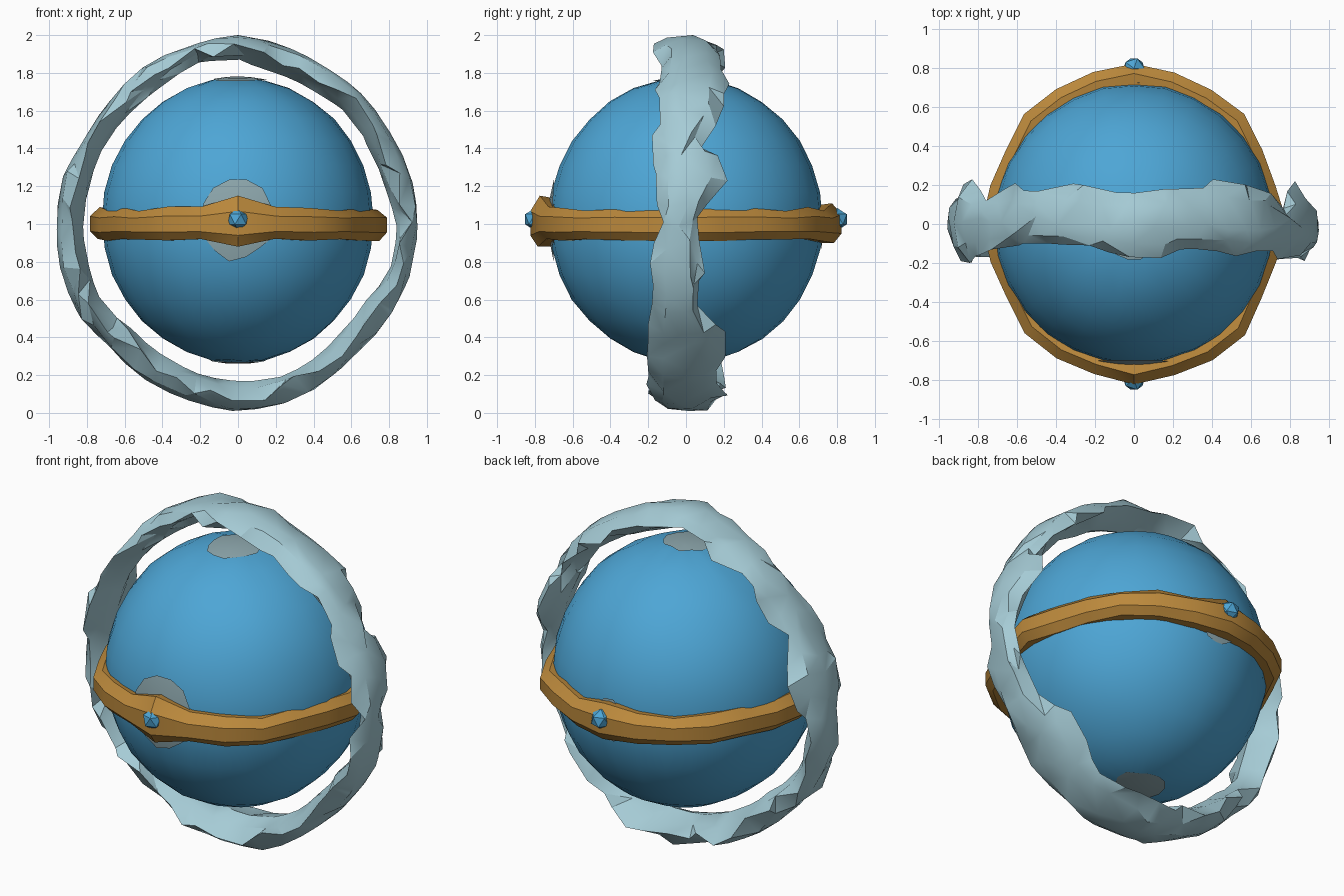
import bpy, bmesh, random
from math import sin, cos, pi, radians
from mathutils import Vector, Matrix

random.seed(4)
if "Cube" in bpy.data.objects:
    bpy.data.objects.remove(bpy.data.objects["Cube"])


def material(name, rgb):
    m = bpy.data.materials.new(name)
    m.use_nodes = True
    m.diffuse_color = (*rgb, 1)
    m.node_tree.nodes["Principled BSDF"].inputs["Base Color"].default_value = (*rgb, 1)
    return m


BLUE = material("sky blue", (0.075, 0.38, 0.67))
GOLD = material("dull orange", (0.50, 0.25, 0.045))
PALE = material("pale blue grey", (0.38, 0.60, 0.67))
GREY = material("patch grey", (0.27, 0.39, 0.42))


def jitter(amount):
    return random.uniform(-amount, amount)


def finish(name, bm, mat, angle):
    bmesh.ops.recalc_face_normals(bm, faces=bm.faces)
    mesh = bpy.data.meshes.new(name)
    bm.to_mesh(mesh)
    bm.free()
    mesh.materials.append(mat)
    ob = bpy.data.objects.new(name, mesh)
    bpy.context.collection.objects.link(ob)
    bpy.ops.object.select_all(action="DESELECT")
    ob.select_set(True)
    bpy.context.view_layer.objects.active = ob
    bpy.ops.object.shade_smooth_by_angle(angle=radians(angle))
    return ob


def hoop(name, sections, mat, angle):
    """Closed loop skinned over a list of cross-sections."""
    bm = bmesh.new()
    rings = [[bm.verts.new(p) for p in s] for s in sections]
    for i, a in enumerate(rings):
        b = rings[(i + 1) % len(rings)]
        for j in range(len(a)):
            k = (j + 1) % len(a)
            bm.faces.new((a[j], a[k], b[k], b[j]))
    bmesh.ops.triangulate(bm, faces=bm.faces)
    return finish(name, bm, mat, angle)


# Globe, slightly taller than wide
CENTRE, SIZE = Vector((0, 0, 1.02)), Vector((0.72, 0.725, 0.755))
bm = bmesh.new()
bmesh.ops.create_uvsphere(bm, u_segments=28, v_segments=16, radius=1)
for v in bm.verts:
    v.co = CENTRE + v.co * SIZE * (1 + jitter(0.004))
finish("globe", bm, BLUE, 60)


# Thin patches lying on the globe
def patch(name, direction, radius):
    bm = bmesh.new()
    turn = Vector((0, 0, 1)).rotation_difference(Vector(direction)).to_matrix()

    def point(t, r):
        p = turn @ Vector((r * cos(t), r * sin(t), 1)).normalized()
        return bm.verts.new(CENTRE + p * SIZE * 1.008)

    n = 14
    edge = [radius * (1 + jitter(0.1)) for i in range(n)]
    loops = [[point(2 * pi * i / n, edge[i] * f) for i in range(n)] for f in (0.5, 1)]
    bm.faces.new(loops[0])
    for i in range(n):
        k = (i + 1) % n
        bm.faces.new((loops[0][i], loops[0][k], loops[1][k], loops[1][i]))
    finish(name, bm, GREY, 60)


patch("front_patch", (0, -1, 0), 0.28)
patch("back_patch", (0, 1, -0.05), 0.17)
patch("top_patch", (0, -0.05, 1), 0.2)
patch("bottom_patch", (0, 0.05, -1), 0.2)

# Belt around the equator, drawn out to a point at front and back
reach = [0.78, 0.755, 0.765, 0.80, 0.80, 0.80, 0.83]
sections = []
for i in range(24):
    t = 2 * pi * i / 24
    q = i % 12
    out = reach[min(q, 12 - q)] + jitter(0.01)
    up, low = 0.08 + jitter(0.012), 0.085 + jitter(0.008)
    if i == 18:
        up, low = 0.15, 0.12
    if i == 6:
        up, low = 0.11, 0.1
    sections.append([(r * cos(t), r * sin(t), 1 + z) for r, z in (
        (0.69, up * 0.9), (out - 0.05, up), (out, up * 0.45),
        (out, -low * 0.5), (out - 0.04, -low), (0.69, -low))])
hoop("belt", sections, GOLD, 35)

# Gems at the two points of the belt
for name, side in (("front_gem", -1), ("back_gem", 1)):
    bm = bmesh.new()
    bmesh.ops.create_icosphere(bm, subdivisions=1, radius=0.06,
                               matrix=Matrix.Translation((0, side * 0.80, 1.025)))
    finish(name, bm, BLUE, 30)

# Crumpled upright hoop: inner radius, outer radius, front and back edge
shape = [
    (84, 95, -12, 6), (80, 95, -16, 22), (80, 94, -18, 8), (82, 95, -14, 20),
    (81, 95, -14, 23), (82, 97, -13, 18), (87, 100, -17, 16), (88, 98, -11, 20),
    (83, 97, -10, 17), (82, 94, -11, 21), (82, 93, -16, 12), (81, 96, -20, 23),
    (82, 96, -15, 14), (82, 97, -20, 12), (83, 97, -17, 10), (79, 94, -20, 14),
    (80, 96, -14, 20), (82, 97, -20, 18), (83, 99, -16, 19), (84, 98, -21, 22),
    (82, 95, -20, 16), (79, 93, -20, 21), (79, 94, -18, 6), (84, 95, -19, 10)]


def hoop_section(t, inner, outer, front, back):
    mid = (inner + outer) / 2
    pts = [(mid + jitter(0.04), front), (outer - 0.015 + jitter(0.015), front * 0.6),
           (outer, jitter(0.04)), (outer - 0.02 + jitter(0.02), back * 0.6),
           (mid + jitter(0.04), back), (inner + 0.03 + jitter(0.02), back * 0.5),
           (inner, jitter(0.03)), (inner + 0.03 + jitter(0.02), front * 0.5)]
    return [(r * cos(t + s), y, 1 + r * sin(t + s))
            for (r, y), s in zip(pts, [jitter(0.045) for p in pts])]


sections = []
for i, row in enumerate(shape):
    here = [v / 100 for v in row]
    after = [v / 100 for v in shape[(i + 1) % len(shape)]]
    t = 2 * pi * i / len(shape)
    sections.append(hoop_section(t, *here))
    between = [(a + b) / 2 for a, b in zip(here, after)]
    between[2] += jitter(0.025)
    between[3] += jitter(0.03)
    sections.append(hoop_section(t + pi / len(shape), *between))
hoop("crumpled_hoop", sections, PALE, 30)
